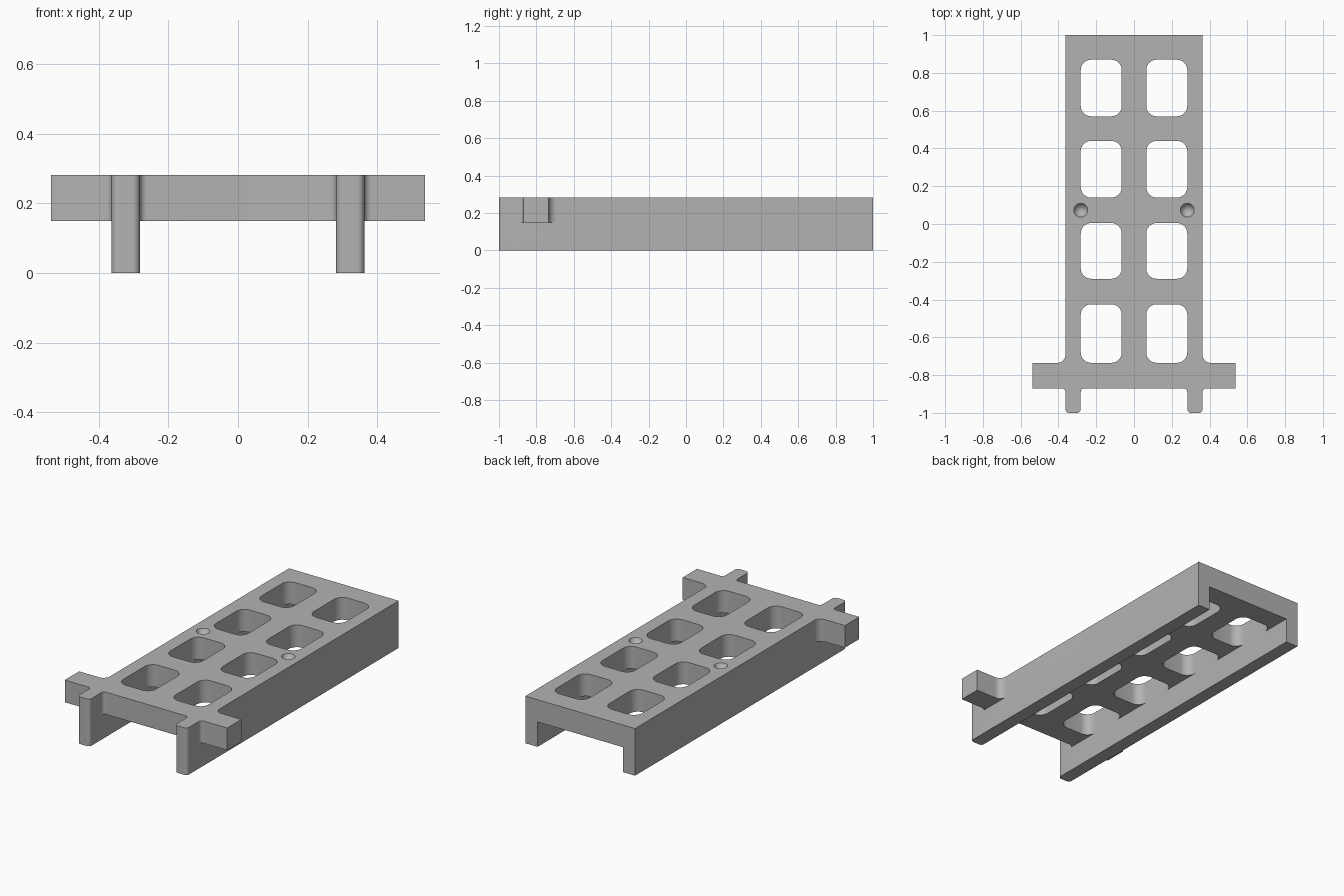
import bpy, bmesh, math
from mathutils import Vector

if "Cube" in bpy.data.objects:
    bpy.data.objects.remove(bpy.data.objects["Cube"])

gray = bpy.data.materials.new("plain gray")
gray.diffuse_color = (0.45, 0.45, 0.45, 1)
gray.use_nodes = True
gray.node_tree.nodes["Principled BSDF"].inputs["Base Color"].default_value = gray.diffuse_color

TOP, DECK = 0.282, 0.149      # top surface and underside of the deck
RAIL, INNER = 0.363, 0.282    # outer and inner faces of the side rails


def rounded(points, steps=8):
    """Outline from (x, y, radius) corners, each replaced by an arc."""
    out = []
    for i, (x, y, r) in enumerate(points):
        p = Vector((x, y))
        if r == 0:
            out.append(p)
            continue
        a = (Vector(points[i - 1][:2]) - p).normalized()
        b = (Vector(points[(i + 1) % len(points)][:2]) - p).normalized()
        center = p + (a + b) * r
        for k in range(steps + 1):
            t = math.pi / 2 * k / steps
            out.append(center - b * r * math.cos(t) - a * r * math.sin(t))
    return out


def prism(name, outline, z0, z1):
    bm = bmesh.new()
    face = bm.faces.new([bm.verts.new((p[0], p[1], z0)) for p in outline])
    ext = bmesh.ops.extrude_face_region(bm, geom=[face])
    verts = [v for v in ext["geom"] if isinstance(v, bmesh.types.BMVert)]
    bmesh.ops.translate(bm, vec=(0, 0, z1 - z0), verts=verts)
    bmesh.ops.recalc_face_normals(bm, faces=bm.faces)
    mesh = bpy.data.meshes.new(name)
    bm.to_mesh(mesh)
    bm.free()
    obj = bpy.data.objects.new(name, mesh)
    bpy.context.collection.objects.link(obj)
    return obj


def rect(x0, x1, y0, y1, r=0):
    return rounded([(x0, y0, r), (x1, y0, r), (x1, y1, r), (x0, y1, r)])


def cut(body, cutter):
    bpy.context.view_layer.objects.active = body
    mod = body.modifiers.new("cut", "BOOLEAN")
    mod.operation, mod.solver, mod.object = "DIFFERENCE", "EXACT", cutter
    bpy.ops.object.modifier_apply(modifier=mod.name)
    bpy.data.objects.remove(cutter, do_unlink=True)


# Plan outline: right half from the front centre to the back, then mirrored
half = [(INNER, -0.87, 0.02), (INNER, -1, 0.02), (RAIL, -1, 0.02),
        (RAIL, -0.87, 0.02), (0.537, -0.87, 0), (0.537, -0.735, 0),
        (RAIL, -0.735, 0.042), (RAIL, 1, 0)]
plan = half + [(-x, y, r) for x, y, r in reversed(half)]
frame = prism("slotted_channel_frame", rounded(plan), 0, TOP)

# Channel between the rails, and clearance under the side arms
cut(frame, prism("channel_cutter", rect(-INNER, INNER, -1.2, 1.2), -0.2, DECK))
for s in (-1, 1):
    x0, x1 = sorted((s * RAIL, s * 0.8))
    cut(frame, prism("arm_cutter", rect(x0, x1, -1.2, -0.6), -0.2, DECK))

# Two columns of rounded windows and the conical dimples
for s in (-1, 1):
    x0, x1 = sorted((s * 0.065, s * INNER))
    for y0, y1 in ((-0.735, -0.425), (-0.29, 0.005), (0.14, 0.44), (0.57, 0.87)):
        cut(frame, prism("window_cutter", rect(x0, x1, y0, y1, 0.055), 0.1, 0.4))
    bpy.ops.mesh.primitive_cone_add(vertices=32, radius1=0, radius2=0.074, depth=0.14,
                                    location=(s * INNER, 0.073, TOP))
    cut(frame, bpy.context.object)

# Finish
frame.data.materials.clear()
frame.data.materials.append(gray)
for p in frame.data.polygons:
    p.material_index = 0
bpy.ops.object.select_all(action="DESELECT")
frame.select_set(True)
bpy.context.view_layer.objects.active = frame
bpy.ops.object.shade_smooth_by_angle(angle=math.radians(30))
